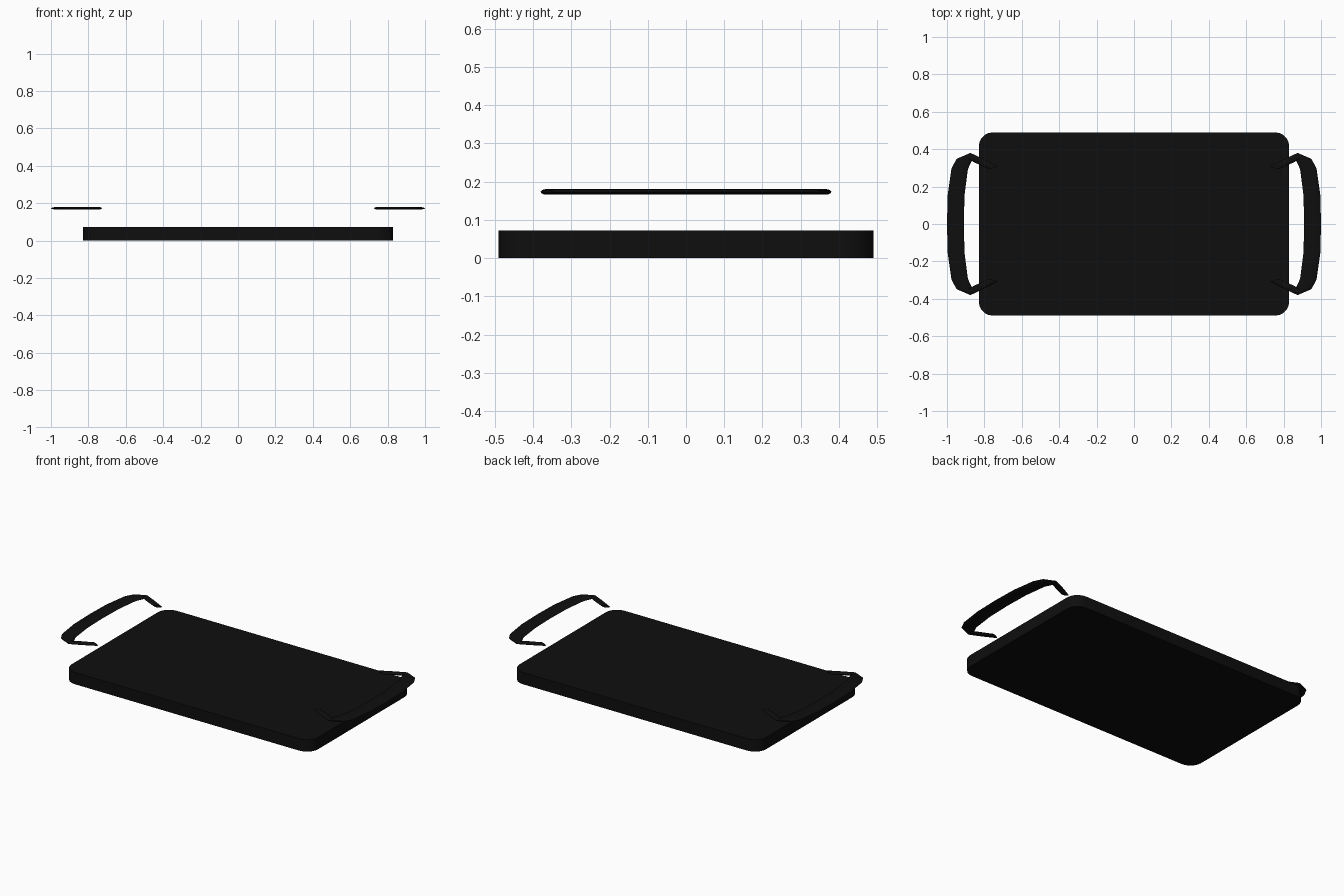
import bpy, bmesh, math

cube = bpy.data.objects.get("Cube")
if cube:
    bpy.data.objects.remove(cube, do_unlink=True)

black = bpy.data.materials.new("matte_black")
black.use_nodes = True
colour = (0.0045, 0.0045, 0.0045, 1)
black.diffuse_color = colour
black.node_tree.nodes["Principled BSDF"].inputs["Base Color"].default_value = colour


def add_mesh(name, bm):
    bmesh.ops.recalc_face_normals(bm, faces=bm.faces)
    mesh = bpy.data.meshes.new(name)
    bm.to_mesh(mesh)
    bm.free()
    mesh.materials.append(black)
    obj = bpy.data.objects.new(name, mesh)
    bpy.context.collection.objects.link(obj)
    bpy.ops.object.select_all(action='DESELECT')
    obj.select_set(True)
    bpy.context.view_layer.objects.active = obj
    bpy.ops.object.shade_smooth_by_angle(angle=math.radians(35))
    return obj


# Flat slab with rounded vertical corners
bm = bmesh.new()
bmesh.ops.create_cube(bm, size=1)
for v in bm.verts:
    v.co = (v.co.x * 1.66, v.co.y * 0.98, (v.co.z + 0.5) * 0.072)
uprights = [e for e in bm.edges if abs(e.verts[0].co.z - e.verts[1].co.z) > 0.05]
bmesh.ops.bevel(bm, geom=uprights, offset=0.075, segments=5, profile=0.5, affect='EDGES')
add_mesh("board", bm)

# Handle centre line from the middle to one end: x, y, thickness
half = [(0.955, 0, 1), (0.951, 0.155, 1), (0.932, 0.295, 0.98), (0.908, 0.343, 0.95),
        (0.88, 0.364, 0.9), (0.83, 0.339, 0.75), (0.75, 0.3, 0.65)]
path = [(x, -y, r) for x, y, r in reversed(half[1:])] + half

# Flattened tube: wide in x, narrower in y, thin in z
RX, RY, RZ, SIDES = 0.045, 0.018, 0.0075, 12


def handle(name, side):
    bm = bmesh.new()
    rings = []
    for i, (x, y, r) in enumerate(path):
        a, b = path[max(i - 1, 0)], path[min(i + 1, len(path) - 1)]
        # the normal is taken in the unstretched space of the tube
        tx, ty = (b[0] - a[0]) / RX, (b[1] - a[1]) / RY
        length = math.hypot(tx, ty)
        nx, ny = ty / length, -tx / length
        ring = []
        for k in range(SIDES):
            t = math.tau * k / SIDES
            c = math.cos(t) * r
            ring.append(bm.verts.new((side * (x + nx * c * RX), y + ny * c * RY,
                                      0.173 + math.sin(t) * RZ)))
        rings.append(ring)
    for p, q in zip(rings, rings[1:]):
        for k in range(SIDES):
            j = (k + 1) % SIDES
            bm.faces.new((p[k], p[j], q[j], q[k]))
    bm.faces.new(rings[0])
    bm.faces.new(rings[-1])
    return add_mesh(name, bm)


handle("left_handle", 1)
handle("right_handle", -1)
